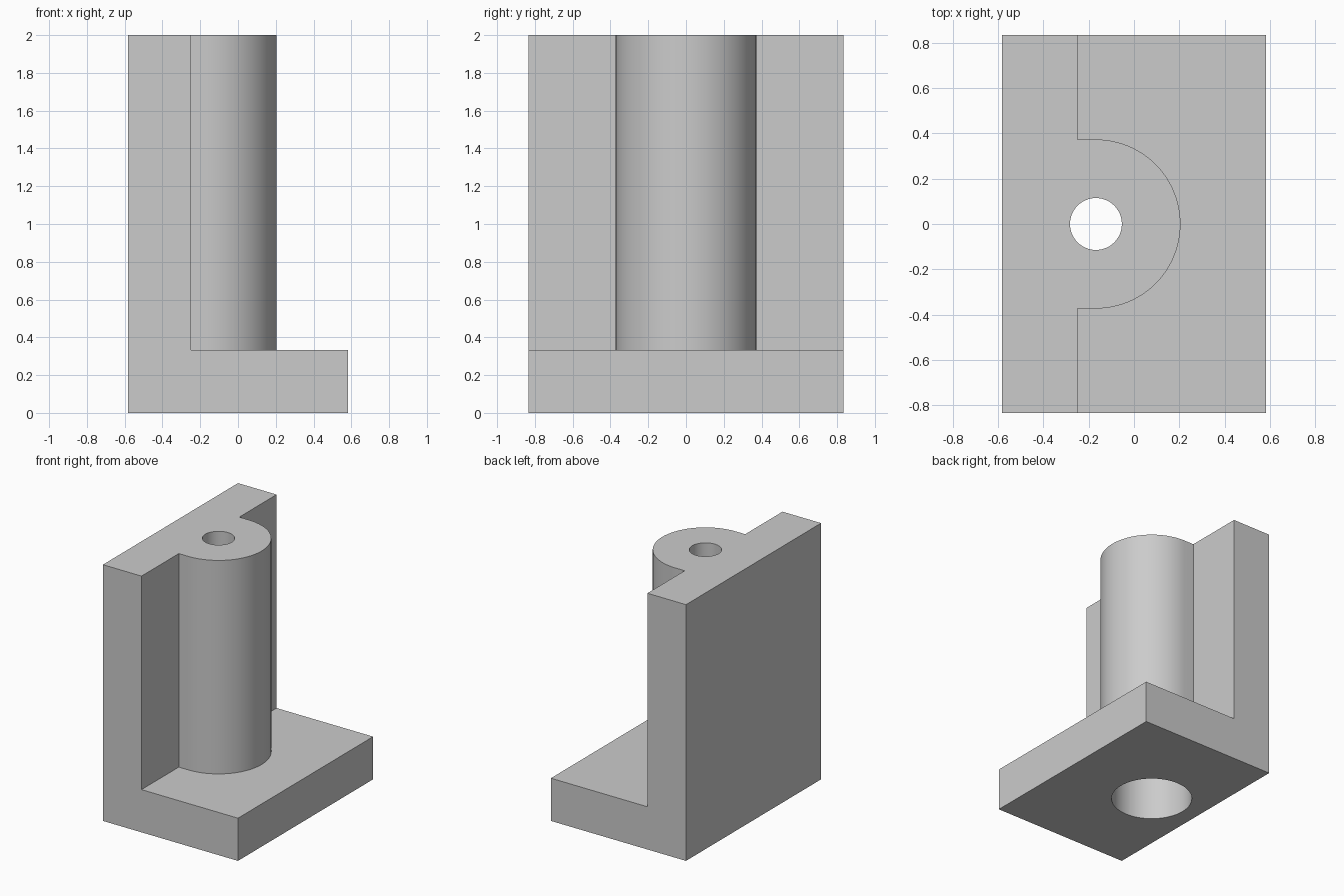
import bpy
import bmesh
import math

cube = bpy.data.objects.get("Cube")
if cube:
    bpy.data.objects.remove(cube, do_unlink=True)

U = 1 / 24                      # one design unit
HALF_X, HALF_Y, HEIGHT = 14 * U, 20 * U, 2.0
BASE = 8 * U                    # base and wall thickness
WALL_X = -HALF_X + BASE         # front face of the wall
AXIS_X, BOSS_R = -0.168, 0.373
BORE_R, BORE_TOP, HOLE_R = 7 * U, 40 * U, 2.75 * U

grey = bpy.data.materials.new("plain grey")
grey.use_nodes = True
colour = (0.6, 0.6, 0.6, 1)
grey.diffuse_color = colour
grey.node_tree.nodes["Principled BSDF"].inputs["Base Color"].default_value = colour


def prism(name, points, z0, z1):
    """Extrude a flat outline from z0 up to z1."""
    bm = bmesh.new()
    face = bm.faces.new([bm.verts.new((x, y, z0)) for x, y in points])
    top = bmesh.ops.extrude_face_region(bm, geom=[face])["geom"]
    bmesh.ops.translate(bm, vec=(0, 0, z1 - z0),
                        verts=[v for v in top if isinstance(v, bmesh.types.BMVert)])
    bmesh.ops.recalc_face_normals(bm, faces=bm.faces)
    mesh = bpy.data.meshes.new(name)
    bm.to_mesh(mesh)
    bm.free()
    mesh.materials.append(grey)
    obj = bpy.data.objects.new(name, mesh)
    bpy.context.collection.objects.link(obj)
    return obj


def arc(radius, start, end, steps):
    angles = [math.radians(start + (end - start) * i / steps) for i in range(steps + 1)]
    return [(AXIS_X + radius * math.cos(a), radius * math.sin(a)) for a in angles]


def boolean(target, other, operation):
    mod = target.modifiers.new(other.name, "BOOLEAN")
    mod.object, mod.operation, mod.solver = other, operation, "EXACT"
    bpy.context.view_layer.objects.active = target
    bpy.ops.object.modifier_apply(modifier=mod.name)
    bpy.data.objects.remove(other, do_unlink=True)


# Upright wall with the rounded boss, in one outline
outline = [(-HALF_X, HALF_Y), (-HALF_X, -HALF_Y), (WALL_X, -HALF_Y), (WALL_X, -BOSS_R)]
outline += arc(BOSS_R, -90, 90, 48)
outline += [(WALL_X, BOSS_R), (WALL_X, HALF_Y)]
bracket = prism("bracket", outline, 0, HEIGHT)

# Base plate
base = prism("base_plate", [(-HALF_X, -HALF_Y), (HALF_X, -HALF_Y),
                            (HALF_X, HALF_Y), (-HALF_X, HALF_Y)], 0, BASE)
boolean(bracket, base, "UNION")

# Wide bore from below, narrow hole through the top
boolean(bracket, prism("wide_bore", arc(BORE_R, 0, 360, 64)[:-1], -0.1, BORE_TOP), "DIFFERENCE")
boolean(bracket, prism("top_hole", arc(HOLE_R, 0, 360, 48)[:-1], BORE_TOP - 0.1, HEIGHT + 0.1),
        "DIFFERENCE")

# Smooth curves, sharp corners
bpy.ops.object.select_all(action="DESELECT")
bracket.select_set(True)
bpy.context.view_layer.objects.active = bracket
bpy.ops.object.shade_smooth_by_angle(angle=math.radians(30))
